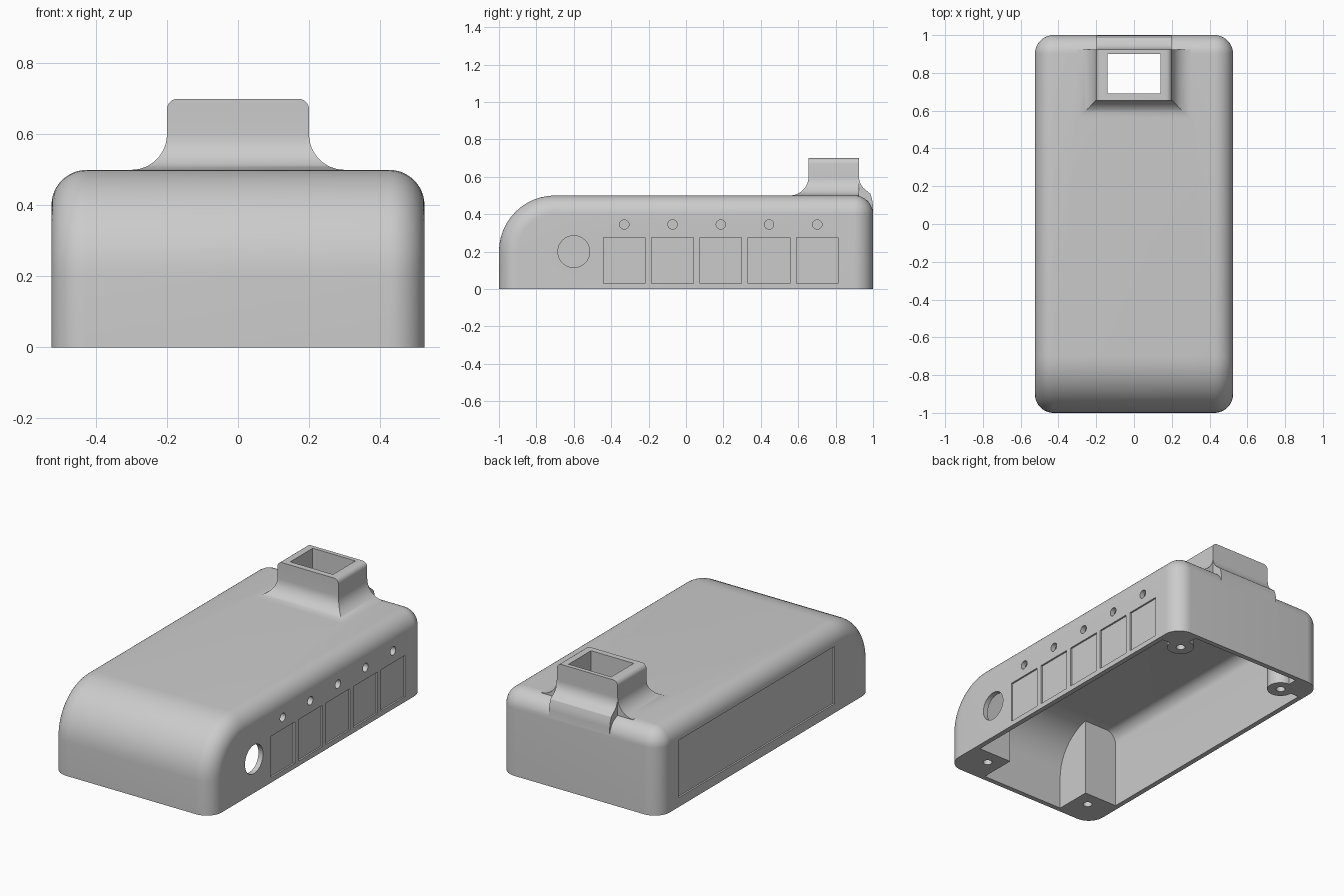
import bpy, bmesh
from math import sin, cos, pi
from mathutils import Matrix

if "Cube" in bpy.data.objects:
    bpy.data.objects.remove(bpy.data.objects["Cube"], do_unlink=True)

grey = bpy.data.materials.new("light grey plastic")
grey.use_nodes = True
grey.diffuse_color = (0.6, 0.6, 0.6, 1)
grey.node_tree.nodes["Principled BSDF"].inputs["Base Color"].default_value = (0.6, 0.6, 0.6, 1)

HALF_W, ROUND, WALL = 0.525, 0.1, 0.03
STEPS = 12


def finish(bm, name):
    bmesh.ops.remove_doubles(bm, verts=bm.verts, dist=1e-5)
    bmesh.ops.recalc_face_normals(bm, faces=bm.faces)
    mesh = bpy.data.meshes.new(name)
    bm.to_mesh(mesh)
    bm.free()
    mesh.materials.append(grey)
    ob = bpy.data.objects.new(name, mesh)
    bpy.context.collection.objects.link(ob)
    return ob


def loft(name, rings):
    """Skin a list of closed rings and cap both ends."""
    bm = bmesh.new()
    loops = [[bm.verts.new(p) for p in ring] for ring in rings]
    n = len(loops[0])
    for a, b in zip(loops, loops[1:]):
        for i in range(n):
            j = (i + 1) % n
            bm.faces.new((a[i], a[j], b[j], b[i]))
    bm.faces.new(loops[0])
    bm.faces.new(loops[-1])
    return finish(bm, name)


def box(name, x, y, z):
    return loft(name, [[(x[0], y[0], h), (x[1], y[0], h), (x[1], y[1], h), (x[0], y[1], h)] for h in z])


def cylinder(name, center, radius, depth, axis="Z", sides=32):
    bm = bmesh.new()
    turn = Matrix.Rotation(pi / 2, 4, "Y") if axis == "X" else Matrix()
    bmesh.ops.create_cone(bm, cap_ends=True, segments=sides, radius1=radius, radius2=radius,
                          depth=depth, matrix=Matrix.Translation(center) @ turn)
    return finish(bm, name)


def combine(target, other, operation):
    """Apply a boolean and discard the helper."""
    mod = target.modifiers.new("boolean", "BOOLEAN")
    mod.operation, mod.solver, mod.object = operation, "EXACT", other
    bpy.context.view_layer.objects.active = target
    bpy.ops.object.modifier_apply(modifier=mod.name)
    bpy.data.objects.remove(other, do_unlink=True)


def rounded_case(name, r, floor):
    """Case volume: large front curve, edges rounded by r."""
    quarter = [k / STEPS * pi / 2 for k in range(STEPS + 1)]
    sweep = [-t for t in reversed(quarter)] + quarter
    rings = []
    for k, t in enumerate(sweep):
        side = -1 if k <= STEPS else 1
        x = side * (HALF_W - ROUND) + r * sin(t)
        c = r * cos(t)
        ring = [(x, -0.9 - c, floor)]
        ring += [(x, -0.7 - (c + 0.2) * cos(a), 0.2 + (c + 0.2) * sin(a)) for a in quarter]
        ring += [(x, 0.9 + c * sin(a), 0.4 + c * cos(a)) for a in quarter]
        ring.append((x, 0.9 + c, floor))
        rings.append(ring)
    return loft(name, rings)


# Main outer volume
case = rounded_case("case", ROUND, 0)

# Flared spout on the top rear
levels = [(0.3, 0.555, 0.48)]
for k in range(STEPS + 1):
    a = k / STEPS * pi / 2
    out = 0.1 * (1 - sin(a))
    levels.append((0.2 + out, 0.655 - out, 0.6 - 0.1 * cos(a)))
for k in range(7):
    a = k / 6 * pi / 2
    levels.append((0.17 + 0.03 * cos(a), 0.655, 0.67 + 0.03 * sin(a)))
spout = loft("spout", [[(-w, y, z), (w, y, z), (w, 0.925, z), (-w, 0.925, z)] for w, y, z in levels])
combine(case, spout, "UNION")

# Blend from the spout's back down to the rear wall
curve = [(0.85, 0.4), (0.85, 0.62), (0.925, 0.62)]
curve += [(0.995 - 0.07 * cos(a), 0.6 - 0.08 * sin(a)) for a in (k * pi / 24 for k in range(8))]
curve += [(0.985, 0.51), (0.995, 0.48), (0.999, 0.45), (0.999, 0.41)]
blend = loft("blend", [[(x, y, z) for y, z in curve] for x in (-0.199, 0.199)])
combine(case, blend, "UNION")

# Cavity, leaving solid screw posts in the corners
cavity = rounded_case("cavity", ROUND - WALL, -0.05)
for s in (-1, 1):
    def span(a, b):
        return sorted((s * a, s * b))
    combine(cavity, box("front_post", span(0.275, 0.6), (-1.1, -0.75), (-0.1, 0.6)), "DIFFERENCE")
    combine(cavity, box("back_post", span(0.365, 0.6), (0.84, 1.1), (-0.1, 0.6)), "DIFFERENCE")
    combine(cavity, cylinder("back_boss", (s * 0.365, 0.84, 0.25), 0.075, 0.7), "DIFFERENCE")
combine(case, cavity, "DIFFERENCE")

# Spout opening and screw holes
combine(case, box("spout_hole", (-0.14, 0.14), (0.69, 0.9), (0.3, 0.8)), "DIFFERENCE")
for x in (-0.365, 0.365):
    for y in (-0.84, 0.84):
        combine(case, cylinder("screw_hole", (x, y, 0), 0.025, 0.3, sides=20), "DIFFERENCE")

# Left side: large port, then indicator holes above shallow square recesses
combine(case, cylinder("port", (HALF_W, -0.6, 0.2), 0.085, 0.2, "X", 40), "DIFFERENCE")
for k in range(5):
    y = -0.33 + 0.258 * k
    combine(case, cylinder("indicator", (HALF_W, y, 0.345), 0.025, 0.2, "X", 24), "DIFFERENCE")
    combine(case, box("recess", (0.515, 0.6), (y - 0.112, y + 0.112), (0.03, 0.275)), "DIFFERENCE")

# Right side: one long label recess
combine(case, box("label_recess", (-0.6, -0.515), (-0.64, 0.82), (0.055, 0.395)), "DIFFERENCE")

bpy.ops.object.select_all(action="DESELECT")
case.select_set(True)
bpy.context.view_layer.objects.active = case
bpy.ops.object.shade_smooth_by_angle(angle=pi / 6)
